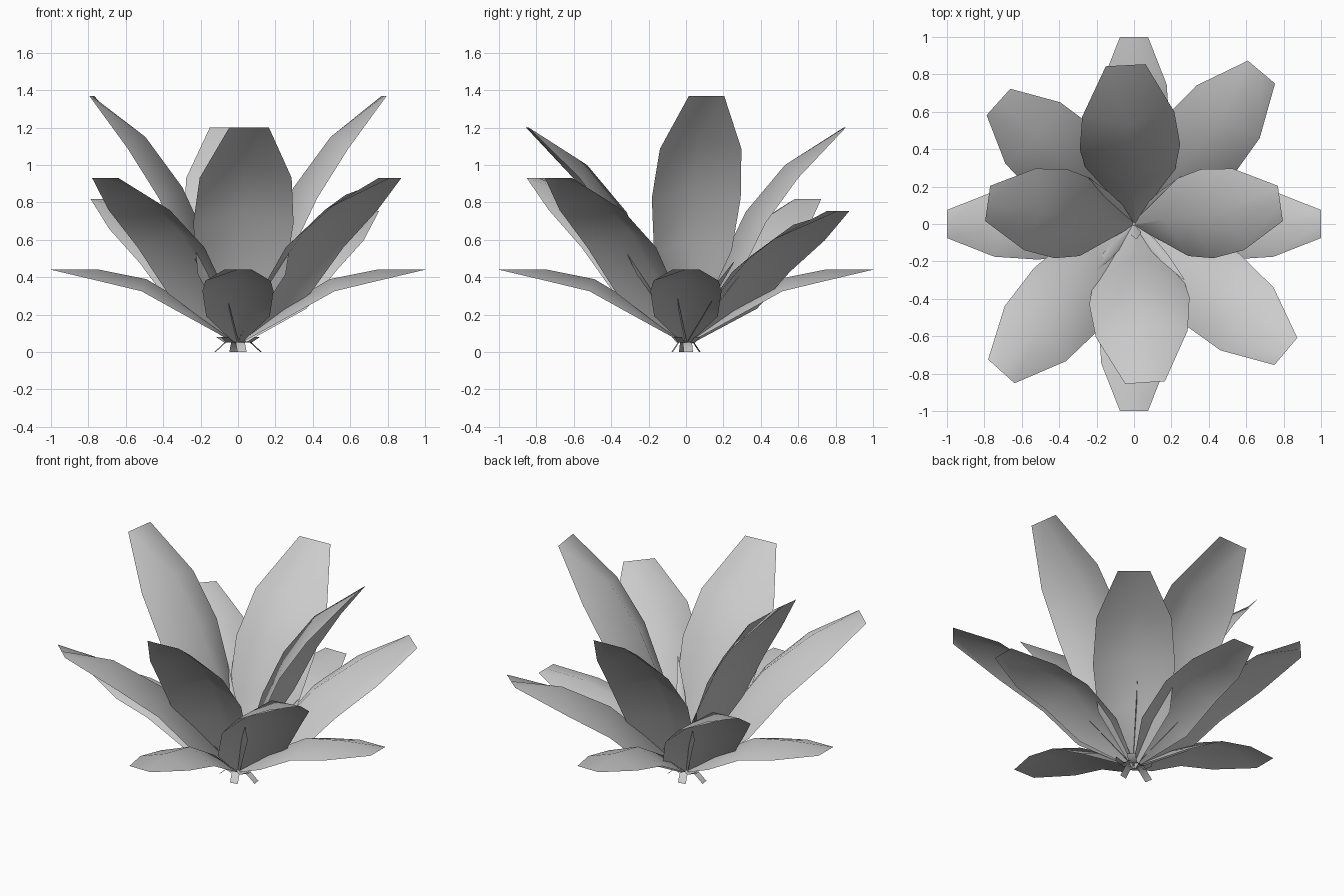
import bpy, math
from mathutils import Vector

cube = bpy.data.objects.get("Cube")
if cube:
    bpy.data.objects.remove(cube, do_unlink=True)

leaf_grey = bpy.data.materials.new("pale_grey_leaf")
leaf_grey.use_nodes = True
colour = (0.6, 0.6, 0.6, 1)
leaf_grey.diffuse_color = colour
leaf_grey.node_tree.nodes["Principled BSDF"].inputs["Base Color"].default_value = colour


def make_object(name, verts, faces, smooth=True):
    mesh = bpy.data.meshes.new(name)
    mesh.from_pydata(verts, [], faces)
    mesh.materials.append(leaf_grey)
    for poly in mesh.polygons:
        poly.use_smooth = smooth
    obj = bpy.data.objects.new(name, mesh)
    bpy.context.collection.objects.link(obj)
    return obj


def make_leaf(name, angle, midrib, half_widths, droops):
    """Three-column blade: raised midrib, side edges folded away from it."""
    a = math.radians(angle)
    out = Vector((math.cos(a), math.sin(a), 0))
    side = Vector((-math.sin(a), math.cos(a), 0))
    up = Vector((0, 0, 1))
    last = len(midrib) - 1
    verts = []
    for i, (r, z) in enumerate(midrib):
        r0, z0 = midrib[max(i - 1, 0)]
        r1, z1 = midrib[min(i + 1, last)]
        normal = (out * (z1 - z0) - up * (r1 - r0)).normalized()
        mid = out * r + up * z
        edge = mid + normal * droops[i]
        verts += [edge - side * half_widths[i], mid, edge + side * half_widths[i]]
    faces = []
    for i in range(last):
        for c in (0, 1):
            k = 3 * i + c
            faces.append((k, k + 3, k + 4, k + 1))
    return make_object(name, verts, faces)


# Leaf tiers: midrib (radius, height), half widths and edge droop
tall_rib = [(0, 0.04), (0.16, 0.58), (0.3, 0.88), (0.5, 1.15), (0.79, 1.37)]
upper_rib = [(0, 0.04), (0.18, 0.46), (0.32, 0.75), (0.53, 1.0), (0.85, 1.2)]
middle_rib = [(0, 0.04), (0.24, 0.38), (0.46, 0.64), (0.75, 0.84), (1.06, 0.93)]
low_rib = [(0, 0.04), (0.24, 0.24), (0.49, 0.39), (0.74, 0.44), (1.0, 0.44)]
wide = [0.01, 0.21, 0.24, 0.22, 0.095]
narrow = [0.01, 0.17, 0.19, 0.175, 0.075]
deep = [0, 0.11, 0.11, 0.09, 0]
shallow = [0, 0.06, 0.07, 0.06, 0]

for name, angle in (("left", 8), ("right", 172)):
    make_leaf("tall_leaf_" + name, angle, tall_rib, wide, deep)
for name, angle in (("back", 93), ("front", -86)):
    make_leaf("upper_leaf_" + name, angle, upper_rib, [w * 1.12 for w in wide], deep)
for name, angle, reach, height in (
        ("back_left", 50, 1.0, 0.81), ("front_left", -40, 1.0, 1.0),
        ("front_right", 228, 1.0, 1.0), ("back_right", 138, 0.92, 0.88)):
    rib = [(r * reach, z * height) for r, z in middle_rib]
    make_leaf("middle_leaf_" + name, angle, rib, wide, deep)
for name, angle in (("left", 0), ("back", 90), ("right", 180), ("front", 270)):
    make_leaf("low_leaf_" + name, angle, low_rib, narrow, shallow)

# Slender young shoots between the leaves
shoot_widths = [0.005, 0.03, 0.025, 0.003]
for i, (angle, reach, height) in enumerate(
        ((-48, 0.4, 0.6), (135, 0.35, 0.58), (45, 0.36, 0.48),
         (230, 0.36, 0.5), (280, 0.08, 0.26))):
    rib = [(0, 0.04), (reach * 0.3, height * 0.4), (reach * 0.6, height * 0.72), (reach, height)]
    make_leaf(f"shoot_{i + 1}", angle, rib, shoot_widths, [0, 0.015, 0.01, 0])

# Short root flaps around the base
for i in range(8):
    a = math.radians(i * 45 + 10)
    out = Vector((math.cos(a), math.sin(a) * 0.6, 0))
    side = Vector((-math.sin(a), math.cos(a), 0)) * 0.025
    tip_z = 0.0 if i % 2 == 0 else 0.08
    base, bend = Vector((0, 0, 0.06)), out * 0.07 + Vector((0, 0, 0.05))
    tip = out * 0.125 + Vector((0, 0, tip_z))
    verts = [p + s for p in (base, bend, tip) for s in (-side, side)]
    make_object(f"root_flap_{i + 1}", verts, [(0, 2, 3, 1), (2, 4, 5, 3)])
